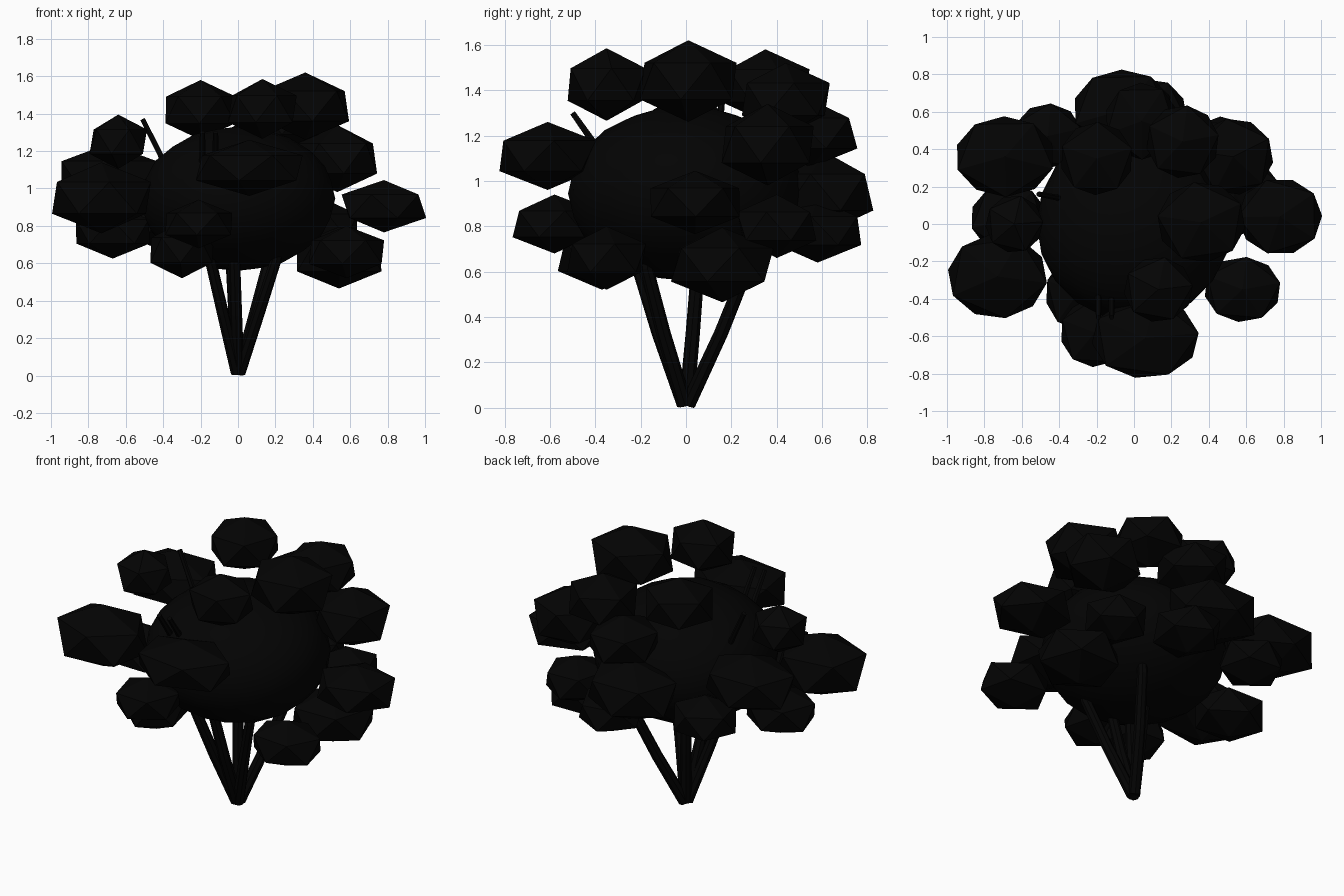
import bpy, bmesh, math, random
from mathutils import Vector, Matrix

if "Cube" in bpy.data.objects:
    bpy.data.objects.remove(bpy.data.objects["Cube"])

random.seed(4)
mat = bpy.data.materials.new("dark_foliage")
mat.diffuse_color = (0.001, 0.001, 0.001, 1)
mat.use_nodes = True
mat.node_tree.nodes["Principled BSDF"].inputs["Base Color"].default_value = mat.diffuse_color

def finish(name, bm):
    me = bpy.data.meshes.new(name)
    bm.to_mesh(me)
    bm.free()
    ob = bpy.data.objects.new(name, me)
    bpy.context.collection.objects.link(ob)
    me.materials.append(mat)
    return ob

def blob(name, centre, radii, level, turn=0.0):
    bm = bmesh.new()
    m = (Matrix.Translation(centre) @ Matrix.Diagonal((*radii, 1))
         @ Matrix.Rotation(turn, 4, 'Z'))
    bmesh.ops.create_icosphere(bm, subdivisions=level, radius=1, matrix=m)
    return finish(name, bm)

def stem(name, pts, r0, r1, sides=8):
    bm = bmesh.new()
    rings = []
    for i, p in enumerate(pts):
        r = r0 + (r1 - r0) * i / (len(pts) - 1)
        d = Vector(pts[min(i + 1, len(pts) - 1)]) - Vector(pts[max(i - 1, 0)])
        q = d.to_track_quat('Z', 'Y')
        rings.append([bm.verts.new(Vector(p) + q @ Vector(
            (r * math.cos(k * math.tau / sides), r * math.sin(k * math.tau / sides), 0)))
            for k in range(sides)])
    for a, b in zip(rings, rings[1:]):
        for k in range(sides):
            n = (k + 1) % sides
            bm.faces.new((a[k], a[n], b[n], b[k]))
    bm.faces.new(rings[0][::-1])
    bm.faces.new(rings[-1])
    bmesh.ops.recalc_face_normals(bm, faces=bm.faces)
    return finish(name, bm)

# Central leafy mass
core = blob("leaf_core", (0, 0, 0.945), (0.52, 0.52, 0.385), 3)
core.data.shade_smooth()

# Outer clumps: x, y, z, half width, half depth, half height
clumps = [
    (-0.20, 0.35, 1.42, .19, .19, .160), (0.13, -0.35, 1.425, .18, .17, .16),
    (0.36, 0.01, 1.44, .23, .21, .18), (0.26, 0.44, 1.36, .19, .19, .16),
    (-0.64, 0.00, 1.25, .15, .15, .145), (0.53, 0.36, 1.16, .21, .20, .18),
    (-0.73, -0.28, 0.95, .26, .22, .19), (-0.69, 0.36, 1.07, .26, .21, .17),
    (-0.67, 0.03, 0.77, .20, .18, .145), (-0.30, -0.37, 0.67, .17, .19, .15),
    (0.78, 0.04, 0.905, .22, .20, .14), (0.54, 0.16, 0.63, .23, .22, .165),
    (0.58, -0.35, 0.66, .20, .17, .14), (0.06, -0.61, 1.11, .28, .21, .15),
    (-0.21, -0.58, 0.81, .18, .18, .13), (0.10, 0.58, 0.78, .18, .19, .14),
    (0.47, 0.40, 0.80, .17, .17, .14), (-0.06, 0.61, 0.95, .26, .21, .18),
    (0.04, 0.55, 1.21, .19, .20, .15), (-0.46, 0.47, 0.83, .18, .17, .14)]
for i, (x, y, z, a, b, h) in enumerate(clumps):
    blob(f"leaf_clump_{i + 1}", (x, y, z), (a / .87, b / .87, h), 1, random.uniform(0, 1.2))

# Main stems: straight from the base, bending outward at a knee
for i, (x, y) in enumerate([(-.08, -.12), (.11, -.10), (.09, .155), (-.02, .03), (-.01, -.12)]):
    stem(f"stem_{i + 1}", [(x * .06, y * .06, .015), (x, y, .33), (x * 1.85, y * 1.75, .62),
                           (x * 2.1, y * 1.9, .8)], .034, .028)

# Bare twigs poking out of the foliage
stem("bare_twig_1", [(-.3, .12, .95), (-.51, .16, 1.37)], .018, .014, 6)
for i, x in enumerate((-.19, -.12)):
    stem(f"bare_twig_{i + 2}", [(x, -.38, 1.13), (x, -.50, 1.30)], .018, .014, 6)
